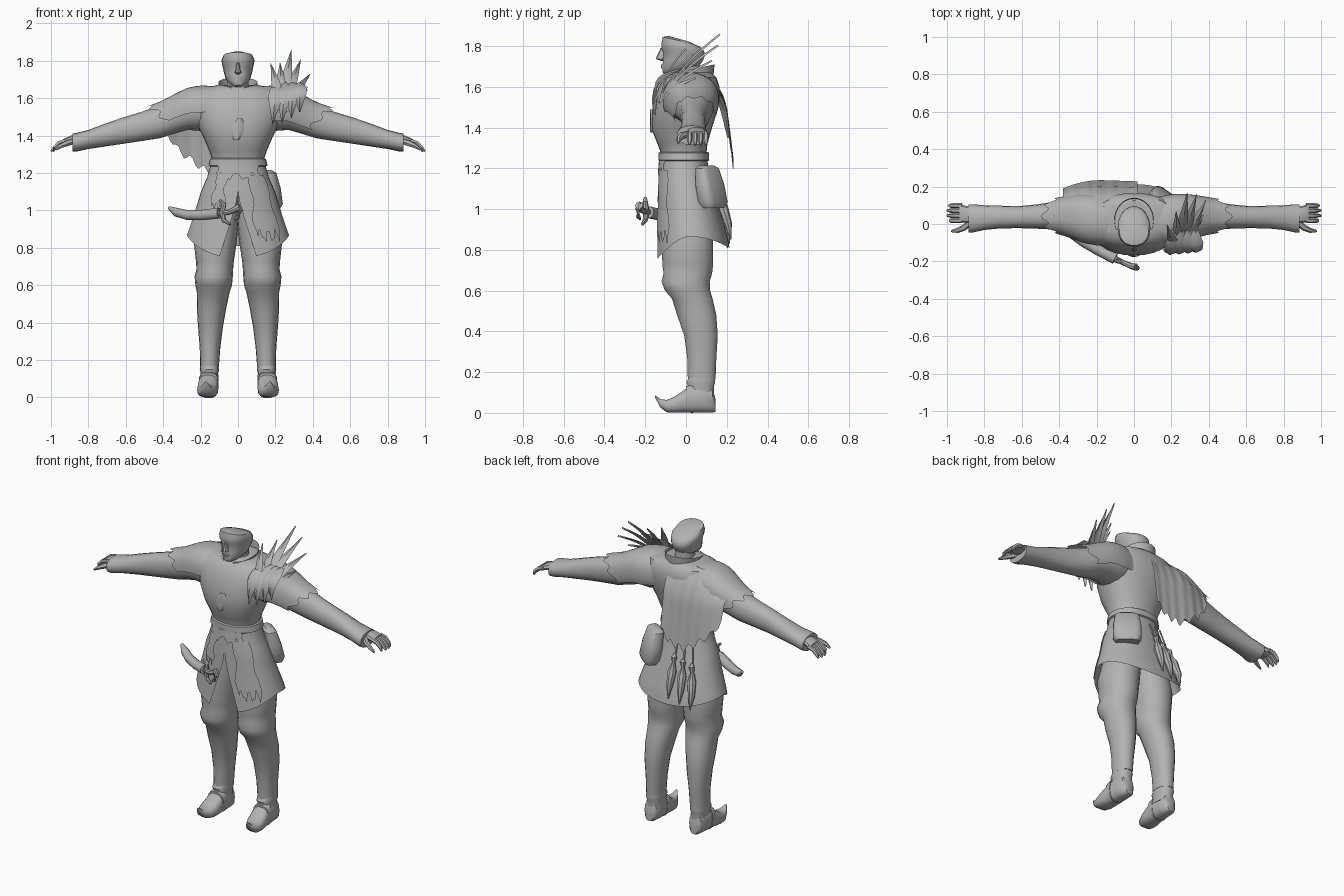
import bpy, math
from mathutils import Vector as V

grey = bpy.data.materials.new("plain_grey")
grey.diffuse_color = (0.45, 0.45, 0.45, 1)


def mesh(name, verts, faces, smooth=40):
    me = bpy.data.meshes.new(name)
    me.from_pydata([tuple(v) for v in verts], [], faces)
    me.materials.append(grey)
    ob = bpy.data.objects.new(name, me)
    bpy.context.collection.objects.link(ob)
    bpy.ops.object.select_all(action='DESELECT')
    ob.select_set(True)
    bpy.context.view_layer.objects.active = ob
    bpy.ops.object.mode_set(mode='EDIT')
    bpy.ops.mesh.select_all(action='SELECT')
    bpy.ops.mesh.normals_make_consistent(inside=False)
    bpy.ops.object.mode_set(mode='OBJECT')
    bpy.ops.object.shade_smooth_by_angle(angle=math.radians(smooth))
    return ob


def power(t, e):
    return math.copysign(abs(t) ** e, t)


def loft(name, rings, n=16, e=0.85, caps=True):
    """rings: (centre, half vector u, half vector v)"""
    vs, fs = [], []
    for c, u, v in rings:
        for i in range(n):
            a = 2 * math.pi * i / n
            vs.append(V(c) + V(u) * power(math.cos(a), e) + V(v) * power(math.sin(a), e))
    for r in range(len(rings) - 1):
        for i in range(n):
            j = (i + 1) % n
            fs.append((r*n + i, r*n + j, r*n + n + j, r*n + n + i))
    if caps:
        fs += [tuple(range(n)), tuple(range(len(vs) - n, len(vs)))]
    return mesh(name, vs, fs)


def body(xc, hx, y0, z0, y1, z1):
    """ring through a front point and a back point"""
    return ((xc, (y0+y1)/2, (z0+z1)/2), (hx, 0, 0), (0, (y1-y0)/2, (z1-z0)/2))


def grid(name, f, nu, nv):
    vs = [f(i / nu, j / nv) for j in range(nv + 1) for i in range(nu + 1)]
    w = nu + 1
    return mesh(name, vs, [(j*w+i, j*w+i+1, j*w+w+i+1, j*w+w+i)
                           for j in range(nv) for i in range(nu)])


def lerp(tab, t):
    tab = sorted(tab)
    t = min(max(t, tab[0][0]), tab[-1][0])
    for a, b in zip(tab, tab[1:]):
        if t <= b[0]:
            k = (t - a[0]) / (b[0] - a[0])
            return [p + (q - p) * k for p, q in zip(a[1:], b[1:])]


def tube(name, pts, radii, n=8):
    rings = []
    for i, p in enumerate(pts):
        d = (V(pts[min(i+1, len(pts)-1)]) - V(pts[max(i-1, 0)])).normalized()
        s = d.cross(V((0, 0, 1)) if abs(d.z) < .9 else V((1, 0, 0))).normalized()
        rings.append((p, s * radii[i], s.cross(d) * radii[i]))
    return loft(name, rings, n, 1)


def leaf(name, base, tip, width, bow=(0, 0, 0)):
    """pointed feather blade with a raised spine"""
    b, t = V(base), V(tip)
    side = (t - b).cross(V((0, -1, .6))).normalized() * width
    up = side.cross(t - b).normalized() * width * .3

    def f(u, v):
        w = lerp([(0, .35), (.3, 1), (.6, .8), (1, .02)], v)[0] * (2*u - 1)
        return b.lerp(t, v) + side*w + up*(1 - abs(2*u-1)) + V(bow)*math.sin(math.pi*v)
    return grid(name, f, 2, 7)


# torso and waist
loft("jacket", [body(0, hx, y0, z, y1, z) for z, hx, y0, y1 in [
    (1.22, .145, -.12, .10), (1.27, .138, -.122, .10), (1.32, .155, -.14, .105), (1.39, .185, -.168, .125),
    (1.47, .225, -.168, .15), (1.54, .245, -.155, .165), (1.60, .245, -.135, .165),
    (1.645, .22, -.105, .15), (1.67, .11, -.075, .125)]], 28, .9)
loft("belt", [body(0, h, -.128-d, z, .108+d, z) for z, h, d in
              [(1.235, .148, 0), (1.24, .158, .006), (1.275, .15, .006), (1.28, .14, 0)]], 28, .9)

# head, face and neck
loft("neck", [body(0, .06, -.05, 1.60, .075, 1.62), body(0, .055, -.05, 1.67, .07, 1.72)], 14, 1)
loft("head", [body(0, hx, y0, z0, y1, z1) for hx, y0, z0, y1, z1 in [
    (.022, -.10, 1.66, -.06, 1.665), (.045, -.116, 1.67, .03, 1.69), (.064, -.118, 1.695, .065, 1.70),
    (.074, -.114, 1.73, .085, 1.73), (.080, -.112, 1.765, .095, 1.755), (.086, -.122, 1.79, .09, 1.775),
    (.088, -.122, 1.815, .075, 1.795), (.078, -.115, 1.845, .04, 1.81), (.04, -.085, 1.85, .015, 1.822)]], 18, .92)
loft("nose", [body(0, .008, -.125, 1.79, -.10, 1.79), body(0, .012, -.142, 1.755, -.1, 1.75),
              body(0, .018, -.148, 1.737, -.1, 1.735), body(0, .008, -.12, 1.727, -.1, 1.727)], 8, 1)
for i, z in enumerate((1.705, 1.695)):
    loft("lip", [body(0, .022, -.122, z+d, -.1, z+d) for d in (-.004, .004)], 8, 1)


def collar(u, v):
    a = math.radians(-90 + 18 + 324 * u)
    k = .5 - .5 * math.sin(a)
    r = .095 + .01 * v
    return V((r*math.cos(a), .02 + (r+.015)*math.sin(a), 1.60 + v*(.11 - .05*k) - .03*k*(1-v)))


grid("collar", collar, 24, 3)

# sleeves: x, low z, high z, front y, back y
ARM = [(.12, 1.44, 1.65, -.10, .13), (.2, 1.425, 1.655, -.10, .145), (.27, 1.43, 1.64, -.085, .145),
       (.34, 1.41, 1.605, -.055, .135), (.42, 1.385, 1.56, -.03, .12), (.52, 1.37, 1.525, -.025, .105),
       (.62, 1.355, 1.495, -.022, .095), (.72, 1.34, 1.46, -.024, .098), (.80, 1.328, 1.43, -.032, .10),
       (.86, 1.315, 1.415, -.045, .105), (.885, 1.315, 1.41, -.045, .105)]


def cap(side, ends, a0, a1):
    """ragged layer draped over the shoulder"""
    def f(u, v):
        a = math.radians(a0 + (a1 - a0) * u)
        end = ends + .09*math.sin(a) - .10 + .018*math.sin(a*9)
        x = .10 + (end - .10) * v
        z0, z1, y0, y1 = lerp(ARM, x)
        g = .012 + .008*v
        return V((side*x, (y0+y1)/2 + ((y1-y0)/2+g)*power(math.cos(a), .85) * -1,
                  (z0+z1)/2 + ((z1-z0)/2+g)*power(math.sin(a), .85)))
    return grid("shoulder_layer", f, 28, 9)


cap(-1, .49, -5, 200)
cap(1, .52, -25, 205)

for s in (-1, 1):
    loft("sleeve", [((s*x, (y0+y1)/2, (z0+z1)/2), (0, (y1-y0)/2, 0), (0, 0, (z1-z0)/2))
                    for x, z0, z1, y0, y1 in ARM], 16, .9)
    # hand
    loft("palm", [((s*x, y, z), (0, w, 0), (.0, 0, h)) for x, y, z, w, h in
                  [(.85, .045, 1.375, .035, .022), (.89, .05, 1.378, .045, .024), (.935, .058, 1.365, .048, .017)]], 10)
    for y, tip in ((.018, .985), (.045, 1.0), (.072, 1.0), (.098, .99)):
        tube("finger", [(s*.92, y, 1.37), (s*.955, y, 1.36), (s*.98, y, 1.335), (s*tip, y, 1.315)],
             [.013, .014, .012, .006], 6)
    tube("thumb", [(s*.875, .01, 1.37), (s*.91, -.02, 1.36), (s*.945, -.035, 1.345), (s*.975, -.038, 1.325)],
         [.016, .017, .013, .006], 6)

    # trouser leg: z, inner x, outer x, front y, back y
    loft("trouser_leg", [body(s*(a+b)/2, (b-a)/2, y0, z, y1, z) for z, a, b, y0, y1 in [
        (1.08, -.01, .15, -.10, .10), (.95, -.005, .20, -.115, .13), (.82, .008, .235, -.12, .135),
        (.73, .022, .225, -.118, .135), (.685, .026, .222, -.112, .13), (.645, .028, .232, -.122, .118),
        (.60, .032, .228, -.105, .12), (.56, .045, .22, -.07, .132), (.48, .062, .22, -.045, .15),
        (.38, .08, .214, -.01, .157), (.27, .094, .205, .005, .15), (.165, .102, .202, .008, .146)]], 18, .95)
    # ankle wrap and curled shoe
    loft("ankle", [body(s*.153, h, y0, z, y1, z) for z, h, y0, y1 in
                   [(.08, .05, .0, .14), (.13, .047, .008, .138), (.15, .052, .0, .145), (.175, .047, .012, .14)]], 14)
    loft("shoe", [((s*x, y, (z0+z1)/2), (w, 0, 0), (0, 0, (z1-z0)/2)) for x, y, z0, z1, w in [
        (.155, .145, .005, .07, .025), (.155, .13, 0, .12, .042), (.155, .08, 0, .14, .05),
        (.157, .02, 0, .135, .052), (.16, -.02, 0, .105, .056), (.163, -.06, 0, .078, .056),
        (.167, -.095, .003, .064, .045), (.17, -.125, .025, .068, .027), (.172, -.152, .075, .086, .005)]], 14, .75)
    loft("shoe_strap", [((s*.157, y, .07), (.054, 0, 0), (0, 0, h)) for y, h in ((.035, .075), (.0, .062))], 14, .75)

# split skirt: z, half width, front y, back y
SKIRT = [(.74, .295, -.15, .225), (.86, .275, -.143, .205), (1.0, .228, -.137, .165), (1.1, .198, -.134, .135),
         (1.19, .16, -.128, .112), (1.26, .143, -.122, .102)]


def skirt_point(a, z, g=0):
    hx, y0, y1 = lerp(SKIRT, z)
    return V(((hx+g)*power(math.cos(a), .92), (y0+y1)/2 + ((y1-y0)/2+g)*power(math.sin(a), .92), z))


def skirt(u, v):
    a = math.radians(-90 + 20 + 320*u)
    s = math.sin(a)
    z = 1.26 + v*((.865 - .12*max(0, -s)**1.5 - .055*max(0, s)**2) - 1.26)
    h = 18 * min(1, max(0, (1.08 - z)/.33))
    return skirt_point(math.radians(-90 + h + (360 - 2*h)*u), z)


grid("skirt", skirt, 40, 10)


def panel(name, a0, a1, top, low, rag):
    """ragged cloth lying on the skirt"""
    def f(u, v):
        zl = low + rag*math.sin(u*17) + rag*.6*math.sin(u*31)
        z = top + (zl - top)*v
        return skirt_point(math.radians(a0 + (a1-a0)*u + 5*math.sin(v*11)*(u-.5)), z, .009)
    grid(name, f, 12, 8)


panel("waist_flap", -130, -50, 1.25, 1.18, .018)
panel("torn_panel", -72, -38, 1.19, .86, .03)
panel("side_panel", -128, -108, 1.2, 1.02, .02)


# back cape with torn hem
def cape(u, v):
    x = .02 - .40*u
    top = lerp([(0, 1.67), (.55, 1.66), (1, 1.58)], u)[0]
    low = lerp([(0, 1.28), (.2, 1.21), (.48, 1.20), (.7, 1.27), (.88, 1.33), (1, 1.42)], u)[0]
    z = top + (low + .022*math.sin(u*38) - top)*v
    y = lerp([(0, .10), (.12, .16), (.35, .205), (.7, .225), (1, .24)], v)[0]
    return V((x*(1 - .12*v) if u < .5 else x + .03*v*(1-u), y - .05*max(0, u-.5)**2*4 - .012*(1-u), z))


grid("cape", cape, 28, 10)

# feather spray on the shoulder
ROOT = (.235, -.125, 1.52)
for tip, w in [((.175, .0, 1.785), .028), ((.225, .07, 1.79), .03), ((.285, .17, 1.855), .032),
               ((.335, .16, 1.80), .032), ((.385, .13, 1.725), .03), ((.37, .05, 1.64), .032)]:
    leaf("shoulder_feather", ROOT, tip, w, (0, -.02, .015))
for x, z, dx in [(.185, 1.46, .0), (.235, 1.465, .01), (.285, 1.49, .02), (.33, 1.52, .03)]:
    leaf("short_feather", (x - dx + .03, -.03, 1.68), (x, -.15 + .12*max(0, x-.2), z), .042, (0, -.05, .03))

# chest leaf ornament
grid("chest_ornament", lambda u, v: V(((2*u-1)*.052*math.sin(math.pi*(.06+.88*v))**.7 + .02*(v-.5),
     -.176 + .025*(2*u-1)**2, 1.375 + .115*v)), 6, 8)

# curved dagger in its sheath
tube("sheath", [(-.37, -.03, 1.015), (-.33, -.055, .99), (-.27, -.095, .975), (-.19, -.14, .975), (-.10, -.185, .985)],
     [.008, .024, .027, .029, .03], 10)
tube("dagger_grip", [(-.10, -.185, .985), (-.05, -.21, .99), (-.015, -.225, 1.005), (.01, -.23, 1.02)],
     [.015, .014, .016, .02], 8)
tube("dagger_guard", [(-.10, -.20, 1.055), (-.075, -.2, 1.035), (-.085, -.195, .99), (-.075, -.2, .945), (-.04, -.215, .925)],
     [.008, .013, .016, .013, .007], 8)
tube("pommel_hook", [(.0, -.225, 1.03), (.015, -.235, 1.0), (.0, -.235, .965), (-.02, -.225, .95)], [.008, .015, .012, .006], 8)

# belt pouch on the rear hip
d, t = V((.6, .8, 0)), V((.8, -.6, 0))
loft("pouch", [(V((.14, .105, z)) + d*o, t*w, d*h) for z, o, w, h in [
    (1.215, -.005, .045, .02), (1.20, -.002, .07, .035), (1.12, .015, .082, .046),
    (1.035, .032, .082, .05), (1.005, .036, .065, .035)]], 16, .55)

# trophies hanging behind
for x, z, lean in [(-.03, 1.09, .0), (-.085, 1.07, -.015), (-.14, 1.05, -.03)]:
    y = .155 - abs(x)*.15
    tube("hanging_cord", [(x*.8, y - .04, 1.2), (x, y, z)], [.005, .005], 6)
    tube("hanging_charm", [(x, y, z+.02), (x, y+.01, z), (x+lean*.3, y+.015, z-.03), (x+lean*.5, y+.03, z-.08),
                           (x+lean, y+.055, z-.16), (x+lean, y+.07, z-.24)],
         [.006, .018, .01, .026, .02, .003], 8)
